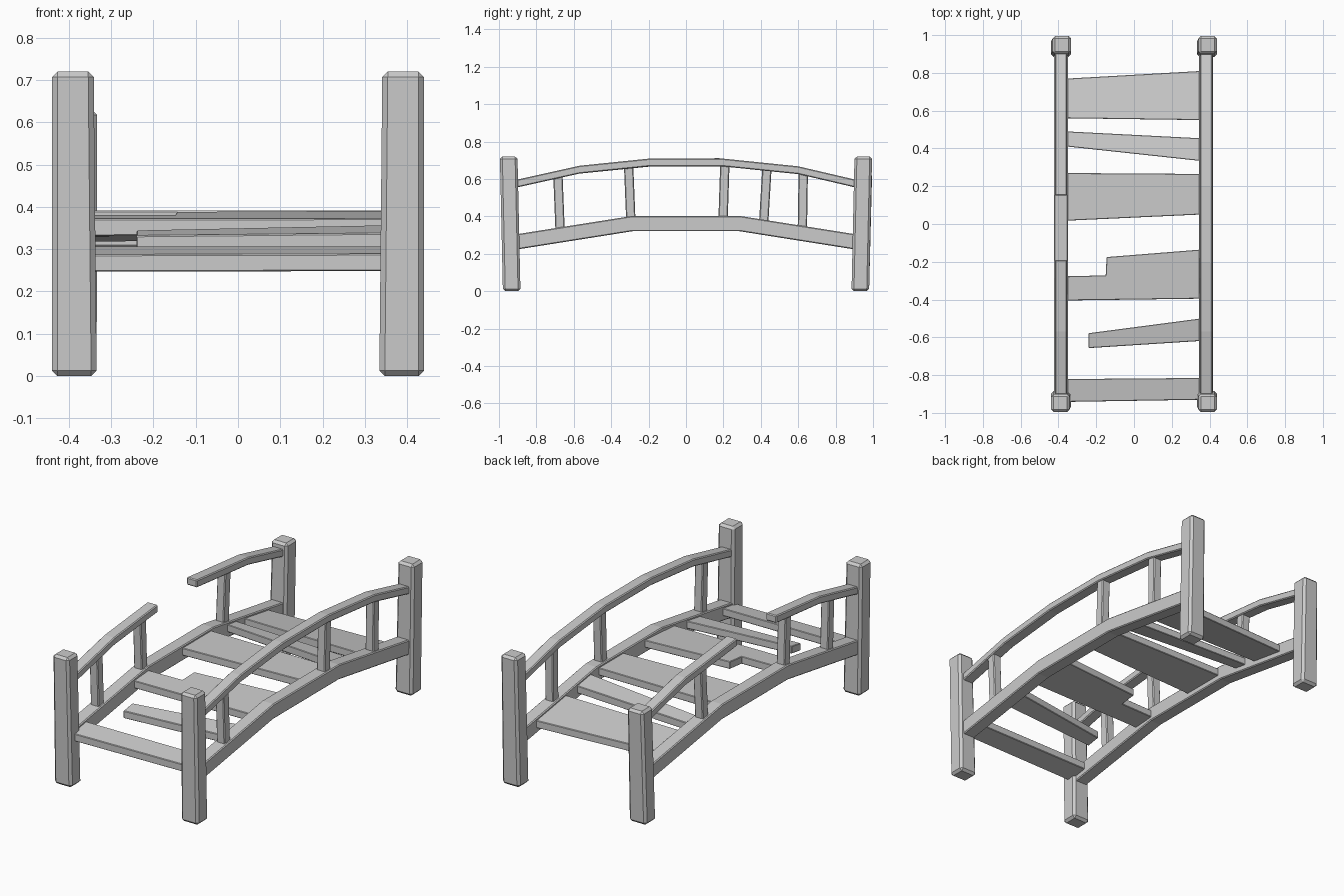
import bpy, bmesh

if "Cube" in bpy.data.objects:
    bpy.data.objects.remove(bpy.data.objects["Cube"])


def loft(name, rings, bevel=0.005):
    """Skin a list of equal-length point rings into a capped solid with chamfered edges."""
    bm = bmesh.new()
    vr = [[bm.verts.new(p) for p in ring] for ring in rings]
    n = len(vr[0])
    for a, b in zip(vr, vr[1:]):
        for i in range(n):
            j = (i + 1) % n
            bm.faces.new((a[i], a[j], b[j], b[i]))
    bm.faces.new(vr[0][::-1])
    bm.faces.new(vr[-1])
    bmesh.ops.recalc_face_normals(bm, faces=bm.faces)
    me = bpy.data.meshes.new(name)
    bm.to_mesh(me)
    bm.free()
    ob = bpy.data.objects.new(name, me)
    bpy.context.collection.objects.link(ob)
    mod = ob.modifiers.new("chamfer", 'BEVEL')
    mod.width = bevel
    mod.segments = 1
    mod.limit_method = 'ANGLE'
    return ob


def rect(x, y, z, hx, hy):
    return [(x - hx, y - hy, z), (x + hx, y - hy, z),
            (x + hx, y + hy, z), (x - hx, y + hy, z)]


def beam(name, x, hw, ht, path):
    """Rectangular beam following (y, z) path points in a plane of constant x."""
    return loft(name, [[(x - hw, y, z - ht), (x + hw, y, z - ht),
                        (x + hw, y, z + ht), (x - hw, y, z + ht)] for y, z in path])


def interp(path, y):
    for (y0, z0), (y1, z1) in zip(path, path[1:]):
        if y <= y1:
            break
    return z0 + (z1 - z0) * (y - y0) / (y1 - y0)


STRINGER = [(-0.93, 0.26), (-0.285, 0.362), (0.285, 0.362), (0.93, 0.26)]
RAIL = [(-0.93, 0.57), (-0.57, 0.65), (-0.2, 0.688), (0.2, 0.688), (0.6, 0.647), (0.93, 0.57)]

# corner posts, slightly leaning; the back left one is shorter
for sx, side in ((-1, "left"), (1, "right")):
    for sy, end in ((-1, "front"), (1, "back")):
        short = sx < 0 and sy > 0
        top = 0.63 if short else 0.72
        xt = -0.382 if short else sx * 0.39
        loft(f"{end}_{side}_post",
             [rect(sx * 0.387, sy * 0.932, 0.0, 0.053, 0.047),
              rect(xt, sy * 0.948, top, 0.049, 0.047)], 0.013)

# side stringers
for x, side in ((-0.387, "left"), (0.382, "right")):
    beam(f"{side}_stringer", x, 0.037, 0.041, STRINGER)

# handrails: whole on the right, broken in two on the left
beam("right_rail", 0.383, 0.032, 0.021, RAIL)
beam("left_rail_front", -0.387, 0.032, 0.021, RAIL[:2] + [(-0.19, 0.688)])
beam("left_rail_back", -0.387, 0.032, 0.021, [(0.15, 0.693)] + RAIL[4:])

# balusters: x, bottom y, top y
for i, (x, yb, yt) in enumerate([(0.383, -0.673, -0.685), (0.383, 0.198, 0.208),
                                 (0.383, 0.622, 0.627), (-0.387, -0.673, -0.685),
                                 (-0.387, -0.295, -0.307), (-0.387, 0.415, 0.433)]):
    loft(f"baluster_{i + 1}", [rect(x, yb, interp(STRINGER, yb) + 0.02, 0.025, 0.025),
                               rect(x, yt, interp(RAIL, yt), 0.025, 0.025)])

# deck planks, outlined from above and tilted to follow the arch
PLANKS = [
    [(-0.37, 0.56), (0.37, 0.55), (0.37, 0.811), (-0.37, 0.769)],
    [(-0.37, 0.412), (0.37, 0.332), (0.37, 0.453), (-0.37, 0.491)],
    [(-0.37, 0.017), (0.37, 0.051), (0.37, 0.265), (-0.37, 0.27)],
    [(-0.37, -0.405), (0.37, -0.395), (0.37, -0.134), (-0.145, -0.175),
     (-0.15, -0.272), (-0.37, -0.277)],
    [(-0.24, -0.657), (0.37, -0.618), (0.37, -0.498), (-0.24, -0.578)],
    [(-0.37, -0.942), (0.37, -0.93), (0.37, -0.815), (-0.37, -0.821)],
]
for i, outline in enumerate(PLANKS):
    ys = [p[1] for p in outline]
    lo, hi = min(ys), max(ys)
    ends = [(lo, interp(STRINGER, lo)), (hi, interp(STRINGER, hi))]
    rings = [[(x, y, interp(ends, y) + dz) for x, y in outline] for dz in (-0.012, 0.029)]
    loft(f"plank_{i + 1}", rings, 0.003)
